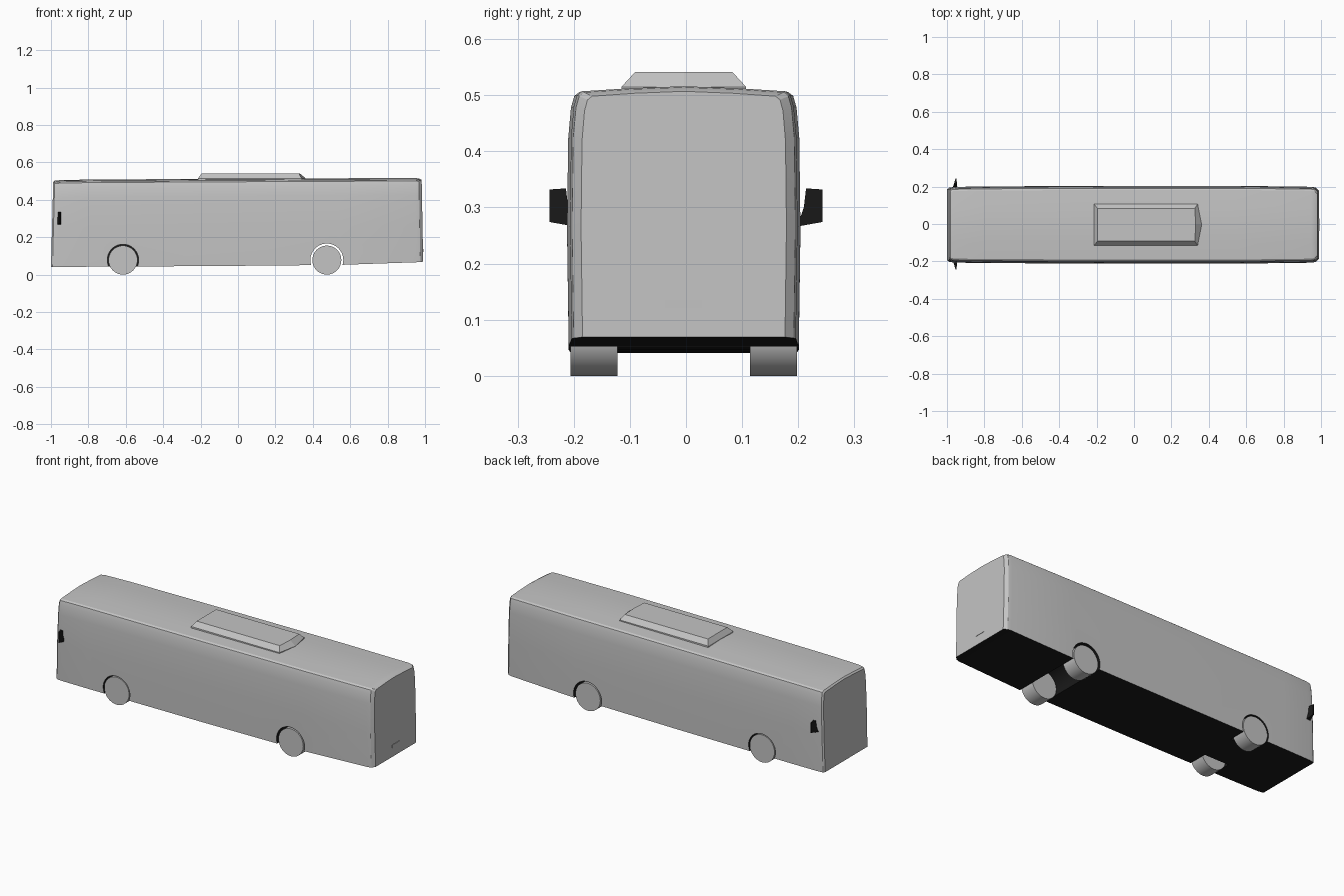
import bpy, bmesh, math
from mathutils import Matrix

if "Cube" in bpy.data.objects:
    bpy.data.objects.remove(bpy.data.objects["Cube"])


def material(name, value):
    mat = bpy.data.materials.new(name)
    mat.use_nodes = True
    colour = (value, value, value, 1)
    mat.diffuse_color = colour
    mat.node_tree.nodes["Principled BSDF"].inputs["Base Color"].default_value = colour
    return mat


GREY = material("light grey", 0.55)
BLACK = material("black", 0.01)
SHIFT = -0.004  # the shell sits slightly off the centre line


def finish(bm, name, mats, smooth=None):
    bmesh.ops.recalc_face_normals(bm, faces=bm.faces)
    mesh = bpy.data.meshes.new(name)
    bm.to_mesh(mesh)
    bm.free()
    for mat in mats:
        mesh.materials.append(mat)
    obj = bpy.data.objects.new(name, mesh)
    bpy.context.collection.objects.link(obj)
    if smooth:
        select(obj)
        bpy.ops.object.shade_smooth_by_angle(angle=math.radians(smooth))
    return obj


def select(obj):
    bpy.ops.object.select_all(action='DESELECT')
    obj.select_set(True)
    bpy.context.view_layer.objects.active = obj


def loft(bm, rings):
    """Skin closed rings of points and cap both ends."""
    rows = [[bm.verts.new(p) for p in ring] for ring in rings]
    n = len(rows[0])
    for a, b in zip(rows, rows[1:]):
        for i in range(n):
            bm.faces.new((a[i], a[(i + 1) % n], b[(i + 1) % n], b[i]))
    bm.faces.new(rows[0])
    bm.faces.new(rows[-1])


def cylinder(bm, x, y, z, radius, width, sides=40):
    bmesh.ops.create_cone(bm, cap_ends=True, segments=sides, radius1=radius, radius2=radius,
                          depth=width, matrix=Matrix.Translation((x, y, z)) @ Matrix.Rotation(math.pi / 2, 4, 'X'))


# Body shell: half profile as (half width, share of height), lofted along x
PROFILE = [(0.205, 0), (0.208, 0.45), (0.206, 0.8), (0.201, 0.92), (0.195, 0.965), (0.186, 0.98), (0.1, 0.992), (0, 1)]
# x, width scale, bottom, top
SECTIONS = [(-1.0, 0.92, 0.042, 0.494), (-0.992, 0.955, 0.041, 0.502), (-0.965, 0.972, 0.041, 0.505),
            (-0.8, 0.985, 0.042, 0.508), (-0.1, 1, 0.046, 0.512), (0.55, 1, 0.052, 0.515),
            (0.955, 0.975, 0.066, 0.516), (0.975, 0.955, 0.067, 0.514), (0.99, 0.88, 0.069, 0.507)]


def body_ring(x, scale, low, high):
    lean = 0.012 if x < -0.9 else -0.008 if x > 0.9 else 0
    half = [(w * scale, t) for w, t in PROFILE]
    full = half + [(-w, t) for w, t in reversed(half[:-1])]
    return [(x + lean * t, y + SHIFT, low + t * (high - low)) for y, t in full]


bm = bmesh.new()
loft(bm, [body_ring(*s) for s in SECTIONS])
bmesh.ops.recalc_face_normals(bm, faces=bm.faces)
for f in bm.faces:
    f.material_index = int(f.normal.z < -0.5)
body = finish(bm, "body_shell", [GREY, BLACK])

# Wheel wells: side pockets at the front axle, a full channel at the rear axle
FRONT_AXLE, REAR_AXLE, HUB = -0.615, 0.475, 0.078
wells = [("front_well_left", FRONT_AXLE, 0.2, 0.2, 0.084),
         ("front_well_right", FRONT_AXLE, -0.2, 0.2, 0.084),
         ("rear_well", REAR_AXLE, 0, 0.6, 0.088)]
for name, x, y, width, radius in wells:
    bm = bmesh.new()
    cylinder(bm, x, y, HUB, radius, width)
    for f in bm.faces:
        f.material_index = 1
    cutter = finish(bm, name, [GREY, BLACK])
    cutter.hide_render = True
    select(body)
    mod = body.modifiers.new(name, 'BOOLEAN')
    mod.operation = 'DIFFERENCE'
    mod.solver = 'EXACT'
    mod.object = cutter
    bpy.ops.object.modifier_apply(modifier=name)
    bpy.data.objects.remove(cutter)
select(body)
bpy.ops.object.shade_smooth_by_angle(angle=math.radians(22))

# Wheels
for axle, x in (("front", FRONT_AXLE), ("rear", REAR_AXLE)):
    for side, s in (("left", 1), ("right", -1)):
        bm = bmesh.new()
        cylinder(bm, x, s * 0.16 + SHIFT, 0.0775, 0.0775, 0.084)
        finish(bm, f"{axle}_wheel_{side}", [GREY], 30)


# Roof unit with sloped sides and a pointed tail
def roof_ring(x0, x1, tip, w, z):
    return [(x0, -w + SHIFT, z), (x1, -w + SHIFT, z), (tip, SHIFT, z), (x1, w + SHIFT, z), (x0, w + SHIFT, z)]


bm = bmesh.new()
loft(bm, [roof_ring(-0.215, 0.34, 0.362, 0.112, 0.5),
          roof_ring(-0.213, 0.34, 0.362, 0.111, 0.515),
          roof_ring(-0.195, 0.325, 0.33, 0.087, 0.541)])
finish(bm, "roof_unit", [GREY])

# Rear number plate
bm = bmesh.new()
bmesh.ops.create_cube(bm, size=1, matrix=Matrix.Translation((0.988, SHIFT, 0.128))
                      @ Matrix.Diagonal((0.006, 0.066, 0.016, 1)))
finish(bm, "rear_plate", [GREY])

# Side mirrors
for side, s in (("left", 1), ("right", -1)):
    bm = bmesh.new()
    outline = [(0.198, 0.266), (0.243, 0.274), (0.243, 0.332), (0.214, 0.334), (0.21, 0.3)]
    loft(bm, [[(x - (y - 0.2) * lean, s * y, z) for y, z in outline]
              for x, lean in ((-0.967, -0.3), (-0.945, 0.1))])
    finish(bm, f"mirror_{side}", [BLACK])
